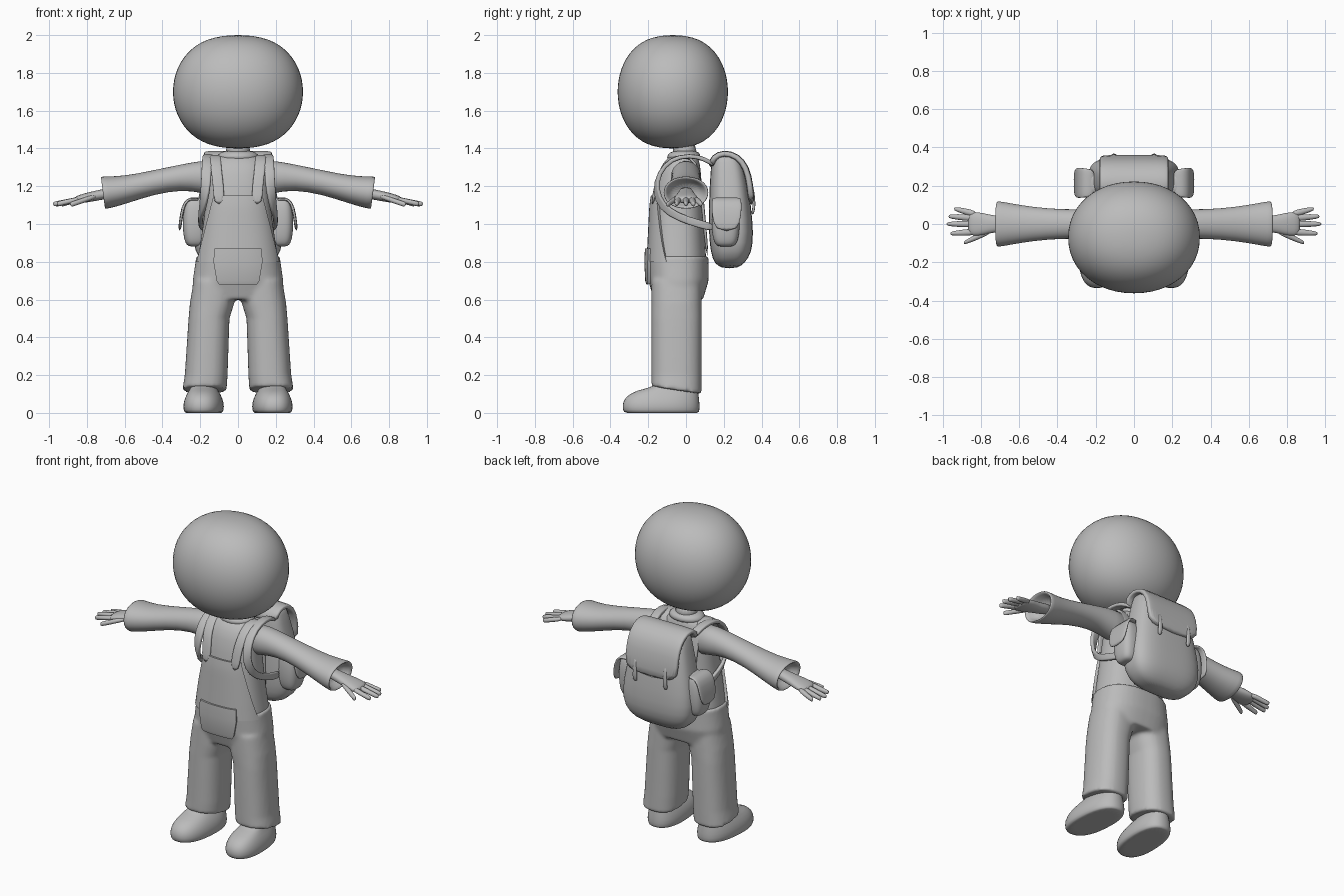
import bpy, bmesh, math
from mathutils import Vector as V

if "Cube" in bpy.data.objects:
    bpy.data.objects.remove(bpy.data.objects["Cube"], do_unlink=True)

grey = bpy.data.materials.new("plain_grey")
grey.use_nodes = True
grey.diffuse_color = (.5, .5, .5, 1)
grey.node_tree.nodes["Principled BSDF"].inputs["Base Color"].default_value = grey.diffuse_color


def loft(bm, rings, power=2, seg=20):
    """Skin closed superellipse rings given as (centre, axis a, axis b)."""
    rows = []
    for centre, a, b in rings:
        row = []
        for i in range(seg):
            angle = math.tau * (i + .5) / seg
            x, y = math.cos(angle), math.sin(angle)
            x = math.copysign(abs(x) ** (2 / power), x)
            y = math.copysign(abs(y) ** (2 / power), y)
            row.append(bm.verts.new(V(centre) + V(a) * x + V(b) * y))
        rows.append(row)
    for low, high in zip(rows, rows[1:]):
        for i in range(seg):
            j = (i + 1) % seg
            bm.faces.new((low[i], low[j], high[j], high[i]))
    bm.faces.new(rows[0][::-1])
    bm.faces.new(rows[-1])


def finish(bm, name, mirror=False, subsurf=1):
    bmesh.ops.recalc_face_normals(bm, faces=bm.faces)
    mesh = bpy.data.meshes.new(name)
    bm.to_mesh(mesh)
    bm.free()
    mesh.materials.append(grey)
    for face in mesh.polygons:
        face.use_smooth = True
    ob = bpy.data.objects.new(name, mesh)
    bpy.context.collection.objects.link(ob)
    if mirror:
        ob.modifiers.new("Mirror", "MIRROR").use_mirror_merge = False
    if subsurf:
        smoother = ob.modifiers.new("Subsurf", "SUBSURF")
        smoother.levels = smoother.render_levels = subsurf
    return ob


def part(name, rings, power=2, seg=20, mirror=False):
    bm = bmesh.new()
    loft(bm, rings, power, seg)
    return finish(bm, name, mirror)


def stack(table, cx=0, toe_out=0):
    """Horizontal rings from (z, half width, front y, back y)."""
    return [((cx, (front + back) / 2, z), (width, 0, 0), (-toe_out, (back - front) / 2, 0))
            for z, width, front, back in table]


def blob(centre, radii, bulge, steps=14):
    """Rings of a ball; a bulge below one makes it boxier."""
    rings = []
    for i in range(steps + 1):
        angle = math.radians(172) * (i / steps - .5)
        r = math.cos(angle) ** bulge
        rings.append((V(centre) + V((0, 0, radii[2] * math.sin(angle))),
                      (radii[0] * r, 0, 0), (0, radii[1] * r, 0)))
    return rings


def band(points, widths, thick):
    """Rings along a path, with one width vector per point."""
    points = [V(p) for p in points]
    last = len(points) - 1
    rings = []
    for i, (point, width) in enumerate(zip(points, widths)):
        along = points[min(i + 1, last)] - points[max(i - 1, 0)]
        rings.append((point, width, along.cross(V(width)).normalized() * thick))
    return rings


# Torso shape shared by shirt, trousers and bib: z, half width, front y, back y
TORSO = [(.6, .24, -.17, .09), (.7, .24, -.2, .12), (.8, .225, -.205, .12), (.9, .21, -.2, .11),
         (1.1, .18, -.19, .1), (1.28, .17, -.16, .09), (1.34, .15, -.12, .08), (1.38, .08, -.07, .06)]
ROUND = 2.4


def on_torso(x, z, side, lift):
    """Point on the torso surface; side is -1 for front and 1 for back."""
    for low, high in zip(TORSO, TORSO[1:]):
        if low[0] <= z <= high[0]:
            k = (z - low[0]) / (high[0] - low[0])
            _, width, front, back = [p + (q - p) * k for p, q in zip(low, high)]
            ratio = min(1, abs(x) / (width + lift))
            depth = ((back - front) / 2 + lift) * (1 - ratio ** ROUND) ** (1 / ROUND)
            return V((x, (front + back) / 2 + side * depth, z))


def patch(name, rows, lift, thick, cols=20):
    """Curved front plate from (z, half width) rows."""
    bm = bmesh.new()
    grid = [[bm.verts.new(on_torso(width * math.sin(math.pi * (i / cols - .5)), z, -1, lift))
             for i in range(cols + 1)] for z, width in rows]
    for low, high in zip(grid, grid[1:]):
        for i in range(cols):
            bm.faces.new((low[i], low[i + 1], high[i + 1], high[i]))
    ob = finish(bm, name, subsurf=0)
    solid = ob.modifiers.new("Solidify", "SOLIDIFY")
    solid.thickness, solid.offset = thick, -1
    ob.modifiers.new("Split", "EDGE_SPLIT").split_angle = math.radians(50)


# Head, neck and collar
part("head", blob((0, -.07, 1.7), (.35, .297, .301), .8), 2.1, 24)
part("neck", stack([(1.33, .07, -.07, .06), (1.45, .07, -.08, .06)]))
part("collar", stack([(1.33, .12, -.11, .08), (1.37, .11, -.1, .08), (1.39, .08, -.07, .06)]))

# Shirt body
part("shirt", stack([(z, width - .01, front + .01, back - .01)
                     for z, width, front, back in TORSO[1:]]), ROUND, 32)

# Trousers: hips and both legs fused; z, inner x, outer x
LEG = [(.12, .06, .295), (.2, .055, .282), (.5, .045, .262), (.58, .02, .255), (.7, .01, .235)]
bm = bmesh.new()
loft(bm, stack(TORSO[:3] + [(.83, .222, -.205, .12)]), ROUND, 40)
for side in (-1, 1):
    loft(bm, [((side * (inner + outer) / 2, -.05, z), ((outer - inner) / 2, 0, 0),
               (0, .133, -.02 if z < .2 else 0)) for z, inner, outer in LEG], ROUND, 32)
trousers = finish(bm, "trousers", subsurf=0)
fuse = trousers.modifiers.new("Remesh", "REMESH")
fuse.mode, fuse.voxel_size, fuse.use_smooth_shade = "VOXEL", .011, True
relax = trousers.modifiers.new("Smooth", "SMOOTH")
relax.factor, relax.iterations = .5, 6

# Bib, pocket and shoulder braces
patch("bib", [(.8 + .035 * i, .22 - .009 * i) for i in range(11)], .004, .016)
patch("front_pocket", [(.68, .1), (.7, .113), (.8, .13), (.87, .125)], .016, .02)
brace = [on_torso(x, z, -1, .004) for x, z in [(.1, 1.1), (.103, 1.2), (.115, 1.28)]]
brace += [(.12, -.07, 1.362), (.12, .03, 1.362)]
brace += [on_torso(x, z, 1, .004) for x, z in [(.115, 1.28), (.1, 1.1), (.09, .82)]]
part("braces", band(brace, [(.029, 0, 0)] * len(brace), .009), 4, 12, True)


def along_arm(table, drop=0):
    """Upright rings along x from (x, centre z, half depth, half height)."""
    return [((x, 0, z), (0, depth, 0), (drop * x, 0, height)) for x, z, depth, height in table]


# Sleeves with hollow cuffs
part("sleeves", along_arm([(.08, 1.24, .085, .1), (.2, 1.25, .08, .085), (.3, 1.248, .076, .067),
                           (.45, 1.22, .08, .063), (.6, 1.18, .1, .073), (.7, 1.166, .12, .087),
                           (.72, 1.165, .12, .085), (.71, 1.165, .1, .07), (.64, 1.17, .08, .05)],
                          .015), 2.1, 24, True)


# Hands slope gently down towards the finger tips
def slope(x):
    return 1.3 - .2 * x


part("palms", along_arm([(x, slope(x), depth, height) for x, depth, height in
                         [(.62, .04, .03), (.73, .042, .028), (.79, .06, .027),
                          (.84, .065, .023), (.87, .05, .015)]]), 2.3, 16, True)
bm = bmesh.new()
# Start x, start y, tip x, tip y; the thumb comes last
for x, y, tip_x, tip_y in [(.82, -.04, .96, -.05), (.82, 0, .98, 0), (.82, .03, .97, .04),
                           (.82, .05, .94, .08), (.74, -.03, .89, -.1)]:
    path, widths = [], []
    for k in (0, .5, .85, 1):
        px, py = x + (tip_x - x) * k, y + (tip_y - y) * k
        path.append((px, py, slope(px) - .3 * abs(y - tip_y) * k))
        widths.append((0, .019 - .01 * k ** 3, 0))
    loft(bm, band(path, widths, .014), 2, 10)
finish(bm, "fingers", True)

# Shoes
part("shoes", stack([(0, .09, -.31, .06), (0, .1, -.33, .07), (.03, .11, -.34, .075),
                     (.08, .1, -.33, .07), (.12, .075, -.27, .065), (.14, .063, -.15, .06),
                     (.2, .06, -.12, .05)], .182, .012), ROUND, 24, True)

# Backpack body
part("backpack", stack([(.765, .1, .19, .27), (.79, .18, .15, .31), (.85, .23, .13, .35),
                        (.95, .245, .12, .358), (1.1, .22, .12, .345), (1.3, .175, .13, .315),
                        (1.36, .16, .14, .285), (1.38, .12, .16, .25)]), 3.2, 28)

# Backpack lid and its buckles
lid = [(0, .13, 1.3), (0, .145, 1.355), (0, .2, 1.378), (0, .27, 1.36), (0, .32, 1.3),
       (0, .34, 1.2), (0, .347, 1.1)]
part("backpack_lid", band(lid, [(.18, 0, 0)] * len(lid), .018), 5, 24)
part("lid_buckles", band([(.105, .35, 1.2), (.105, .36, 1.13), (.105, .36, 1.08), (.105, .35, 1.05)],
                         [(.01, 0, 0), (.011, 0, 0), (.016, 0, 0), (.01, 0, 0)], .008), 3, 10, True)

# Side pockets with flaps
part("side_pockets", blob((.225, .21, 1.01), (.068, .075, .13), .4), 3, 20, True)
part("pocket_flaps", band([(.2, .215, 1.125), (.25, .215, 1.138), (.283, .215, 1.115),
                           (.3, .215, 1.05), (.31, .215, .96)],
                          [(0, half, 0) for half in (.07, .075, .08, .08, .06)], .009), 4, 16, True)

# Backpack shoulder straps: flat over the shoulder, then turned on edge under the arm
strap = [(.14, .15, 1.31), (.15, .1, 1.345), (.16, .02, 1.365), (.163, -.08, 1.345),
         (.167, -.145, 1.27), (.172, -.163, 1.18), (.187, -.13, 1.09), (.2, -.04, 1.035),
         (.2, .07, 1), (.18, .15, .98)]
widths = [(.027, 0, 0)] * 5 + [(.024, .012, .004), (.012, .014, .016)] + [(0, 0, .022)] * 3
part("shoulder_straps", band(strap, widths, .012), 4, 14, True)
